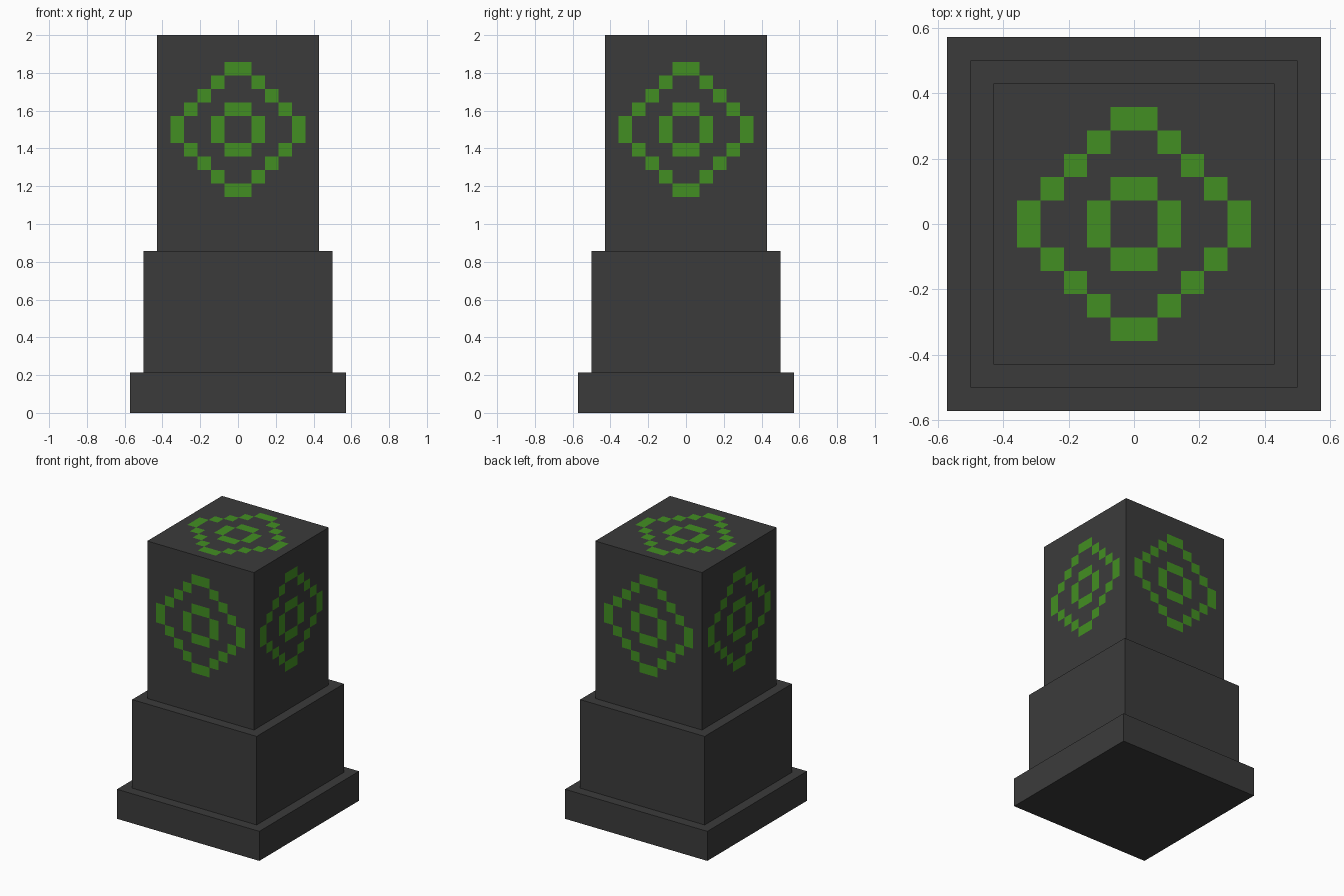
import bpy, bmesh
from mathutils import Vector

if "Cube" in bpy.data.objects:
    bpy.data.objects.remove(bpy.data.objects["Cube"])

U = 1 / 14  # one modelling unit: the tower is 28 units tall


def material(name, rgb):
    m = bpy.data.materials.new(name)
    m.diffuse_color = (*rgb, 1)
    m.use_nodes = True
    m.node_tree.nodes["Principled BSDF"].inputs["Base Color"].default_value = m.diffuse_color
    return m


stone = material("dark stone", (0.044, 0.044, 0.044))
green = material("rune green", (0.055, 0.275, 0.016))


def block(name, half, z0, z1):
    """Square block given in units; returns its object and open bmesh."""
    bm = bmesh.new()
    bmesh.ops.create_cube(bm, size=1)
    for v in bm.verts:
        v.co = Vector((v.co.x * 2 * half, v.co.y * 2 * half,
                       z0 + (v.co.z + 0.5) * (z1 - z0))) * U
    mesh = bpy.data.meshes.new(name)
    mesh.materials.append(stone)
    mesh.materials.append(green)
    obj = bpy.data.objects.new(name, mesh)
    bpy.context.collection.objects.link(obj)
    return obj, bm


def finish(obj, bm):
    bm.to_mesh(obj.data)
    bm.free()


# Plinth and middle step
finish(*block("plinth", 8, 0, 3))
finish(*block("middle_step", 7, 3, 12))

# Upper pillar, cut into unit cells so the emblem can be painted on it
pillar, bm = block("upper_pillar", 6, 12, 28)
cuts = [(axis, i) for axis in (0, 1) for i in range(-5, 6)]
cuts += [(2, i) for i in range(16, 27)]
for axis, i in cuts:
    normal = Vector((0, 0, 0))
    normal[axis] = 1
    bmesh.ops.bisect_plane(bm, geom=bm.verts[:] + bm.edges[:] + bm.faces[:],
                           plane_co=normal * i * U, plane_no=normal)

# Emblem: two stepped diamond rings on the four sides and the top
bm.normal_update()
for f in bm.faces:
    c = f.calc_center_median() / U
    n = f.normal
    if n.z < -0.5:
        continue
    if n.z > 0.5:
        a, b = c.x, c.y
    else:
        a, b = (c.y if abs(n.x) > 0.5 else c.x), c.z - 21
    ring = abs(a) + abs(b)
    if (min(abs(ring - 2), abs(ring - 5)) < 0.1
            and max(abs(a), abs(b)) < 5):
        f.material_index = 1
finish(pillar, bm)
